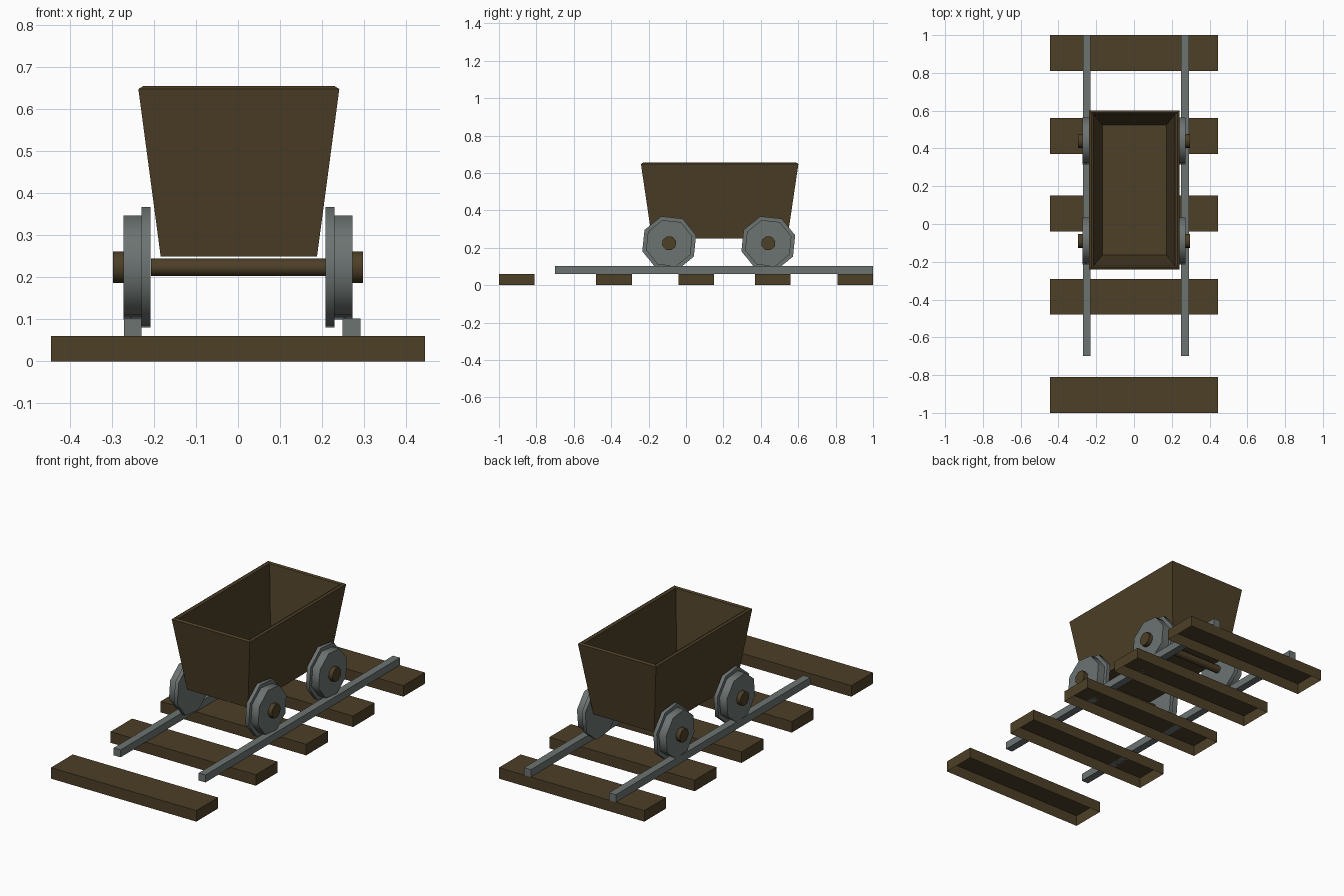
import bpy, bmesh, math
from mathutils import Matrix

if "Cube" in bpy.data.objects:
    bpy.data.objects.remove(bpy.data.objects["Cube"])


def material(name, color):
    m = bpy.data.materials.new(name)
    m.diffuse_color = (*color, 1)
    m.use_nodes = True
    m.node_tree.nodes["Principled BSDF"].inputs["Base Color"].default_value = m.diffuse_color
    return m


WOOD = material("dark brown wood", (0.074, 0.050, 0.020))
IRON = material("grey iron", (0.150, 0.172, 0.167))


def finish(bm, name, mat):
    bmesh.ops.recalc_face_normals(bm, faces=bm.faces)
    me = bpy.data.meshes.new(name)
    bm.to_mesh(me)
    bm.free()
    me.materials.append(mat)
    ob = bpy.data.objects.new(name, me)
    bpy.context.collection.objects.link(ob)
    return ob


def box(name, mat, lo, hi, open_bottom=False):
    bm = bmesh.new()
    bmesh.ops.create_cube(bm, size=1)
    for v in bm.verts:
        v.co = [(a + b) / 2 + c * (b - a) for a, b, c in zip(lo, hi, v.co)]
    bm.normal_update()
    if open_bottom:
        bottom = [f for f in bm.faces if f.normal.z < -0.9]
        bmesh.ops.delete(bm, geom=bottom, context='FACES_ONLY')
        finish_open(bm, name, mat)
    else:
        finish(bm, name, mat)


def finish_open(bm, name, mat):
    # keep the outward normals of the cube as they are
    me = bpy.data.meshes.new(name)
    bm.to_mesh(me)
    bm.free()
    me.materials.append(mat)
    bpy.context.collection.objects.link(bpy.data.objects.new(name, me))


def disc(name, mat, x0, x1, y, z, r, sides=8, turn=16.5):
    """Prism lying along x, with one corner turned from +y by the given angle."""
    bm = bmesh.new()
    rings = []
    for x in (x0, x1):
        ring = []
        for i in range(sides):
            a = math.radians(turn) + i * math.tau / sides
            ring.append(bm.verts.new((x, y + r * math.cos(a), z + r * math.sin(a))))
        rings.append(ring)
        bm.faces.new(ring)
    for i in range(sides):
        j = (i + 1) % sides
        f = bm.faces.new((rings[0][i], rings[0][j], rings[1][j], rings[1][i]))
        f.smooth = True
    for e in bm.edges:  # sharp rims, smooth tread
        e.smooth = all(f.smooth for f in e.link_faces)
    return finish(bm, name, mat)


# Sleepers: hollow underneath
for i, y in enumerate((-0.905, -0.385, 0.055, 0.465, 0.905)):
    box(f"sleeper_{i + 1}", WOOD, (-0.445, y - 0.095, 0), (0.445, y + 0.095, 0.061), True)

# Rails
for name, x in (("left_rail", -0.25), ("right_rail", 0.27)):
    box(name, IRON, (x - 0.021, -0.70, 0.061), (x + 0.021, 1.0, 0.102))

# Wheels, hubs and axles
WZ = 0.224
for place, y in (("front", -0.09), ("back", 0.44)):
    disc(f"{place}_axle", WOOD, -0.207, 0.21, y, WZ, 0.0215)
    for side, s in (("left", -1), ("right", 1)):
        n = f"{place}_{side}"
        disc(f"{n}_wheel_flange", IRON, s * 0.208, s * 0.229, y, WZ, 0.15)
        disc(f"{n}_wheel_tread", IRON, s * 0.229, s * 0.273, y, WZ, 0.129)
        disc(f"{n}_hub", WOOD, s * 0.273, s * 0.297, y, WZ, 0.039)

# Tub: rings of half width, half length, height from the base, over the rim, to the floor
RINGS = [(0.186, 0.362, 0.25), (0.239, 0.421, 0.648), (0.228, 0.410, 0.655),
         (0.216, 0.402, 0.648), (0.170, 0.345, 0.28)]
bm = bmesh.new()
loops = [[bm.verts.new((sx * hx, sy * hy, z))
          for sx, sy in ((-1, -1), (1, -1), (1, 1), (-1, 1))] for hx, hy, z in RINGS]
for a, b in zip(loops, loops[1:]):
    for i in range(4):
        j = (i + 1) % 4
        bm.faces.new((a[i], a[j], b[j], b[i]))
bm.faces.new(loops[0])
bm.faces.new(loops[-1])
bmesh.ops.transform(bm, matrix=Matrix.Translation((0.002, 0.18, 0)), verts=bm.verts)
finish(bm, "cart_tub", WOOD)
